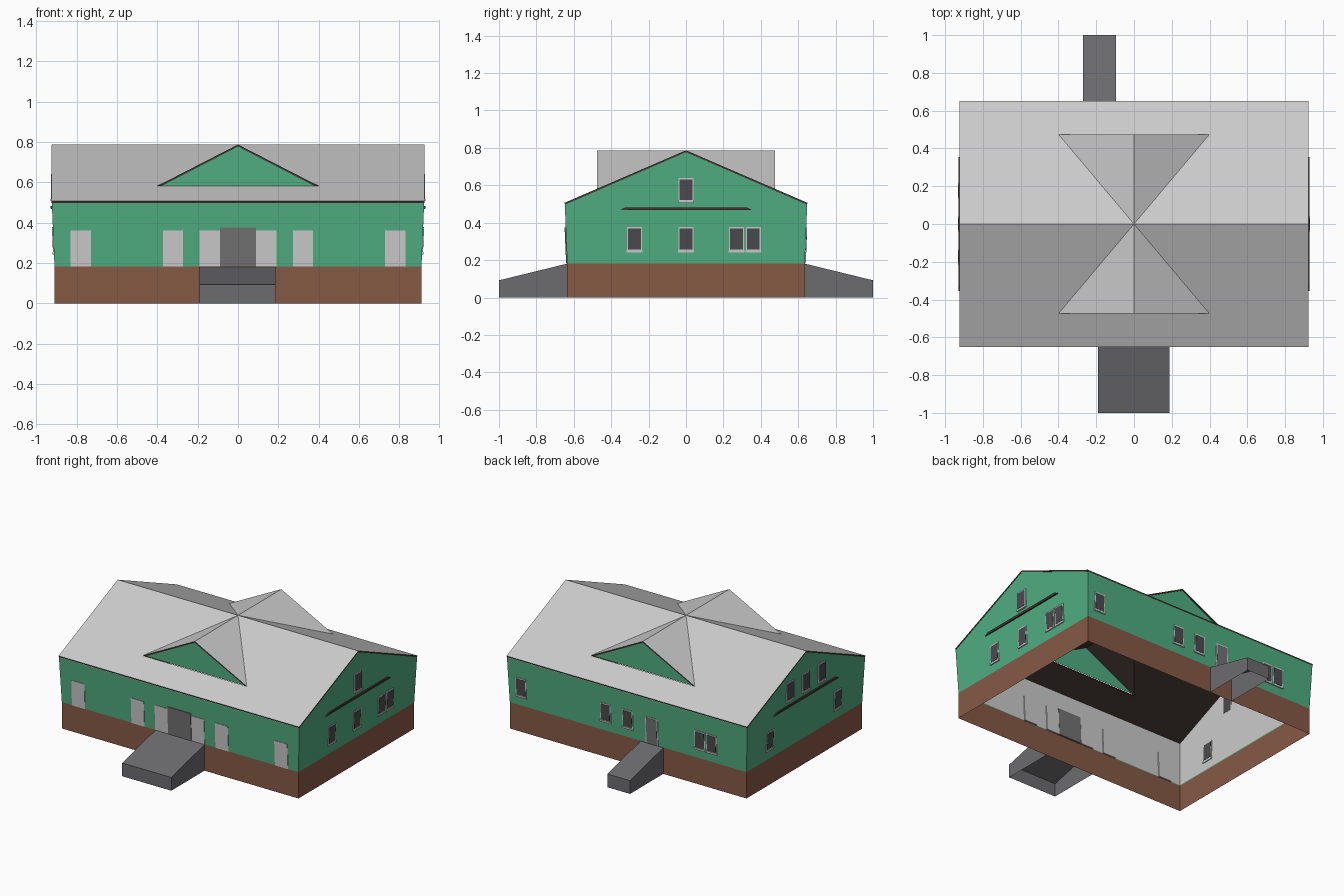
import bpy, bmesh

if "Cube" in bpy.data.objects:
    bpy.data.objects.remove(bpy.data.objects["Cube"])

def material(name, r, g, b):
    m = bpy.data.materials.new(name)
    m.diffuse_color = (r, g, b, 1)
    m.use_nodes = True
    m.node_tree.nodes["Principled BSDF"].inputs["Base Color"].default_value = m.diffuse_color
    return m

GREEN = material("green_siding", .08, .42, .22)
BRICK = material("brick", .24, .10, .06)
TRIM = material("dark_trim", .06, .04, .035)
CONCRETE = material("concrete", .15, .15, .16)
GLASS = material("glass", .07, .07, .075)
DOOR = material("door_grey", .17, .17, .17)

HX, HY = .91, .635              # wall half sizes at the base
FLARE = .014 / .32              # walls lean outwards above the base
BASE, EAVE, RIDGE = .183, .5, .787
RX, RY = .925, .65              # roof half sizes
DX, DY = .4, .475               # dormer half width and depth

def make(name, verts, faces, mat=None):
    bm = bmesh.new()
    vs = [bm.verts.new(v) for v in verts]
    for f in faces:
        bm.faces.new([vs[i] for i in f])
    bmesh.ops.remove_doubles(bm, verts=bm.verts, dist=1e-5)
    bmesh.ops.recalc_face_normals(bm, faces=bm.faces)
    me = bpy.data.meshes.new(name)
    bm.to_mesh(me)
    bm.free()
    ob = bpy.data.objects.new(name, me)
    bpy.context.collection.objects.link(ob)
    if mat:
        me.materials.append(mat)
    return ob

def rect(x, y, z):
    return [(-x, -y, z), (x, -y, z), (x, y, z), (-x, y, z)]

RING = [(i, (i + 1) % 4, (i + 1) % 4 + 4, i + 4) for i in range(4)]
BOX = RING + [(3, 2, 1, 0), (4, 5, 6, 7)]

# Brick base, open at the bottom
make("brick_base", rect(HX, HY, 0) + rect(HX, HY, BASE), RING, BRICK)

# Flared walls with gable ends, plus a plain inner lining
def walls(name, inset, mat):
    a, b = RX - .002 - inset, RY - .002 - inset
    top = EAVE - .004
    verts = rect(HX - inset, HY - inset, BASE) + rect(a, b, top)
    verts += [(-a, 0, RIDGE - .008 - inset), (a, 0, RIDGE - .008 - inset)]
    make(name, verts, [RING[0], RING[2], (1, 2, 6, 9, 5), (3, 0, 4, 8, 7)], mat)

walls("green_walls", 0, GREEN)
walls("inner_lining", .006, None)

# Main roof with two cross dormers, one quarter repeated four times
def roof_z(y):
    return RIDGE - (RIDGE - EAVE - .006) * abs(y) / RY

verts, faces = [], []
for sx in (-1, 1):
    for sy in (-1, 1):
        n = len(verts)
        flat = [(0, RY), (RX, RY), (RX, 0), (0, 0), (DX, DY), (0, DY)]
        verts += [(sx * x, sy * y, roof_z(y)) for x, y in flat]
        verts.append((0, sy * DY, RIDGE))
        quarter = [(n, n+1, n+2, n+3, n+4, n+5), (n+3, n+6, n+4)]
        faces += [f if sx * sy < 0 else f[::-1] for f in quarter]
roof = make("roof", verts, faces)
if sum(p.normal.z for p in roof.data.polygons) < 0:
    roof.data.flip_normals()
roof.data.materials.append(None)
roof.data.materials.append(TRIM)
mod = roof.modifiers.new("thickness", "SOLIDIFY")
mod.thickness, mod.offset = .01, -1
mod.material_offset = mod.material_offset_rim = 1

# Dormer gable triangles
for side, s in (("front", -1), ("back", 1)):
    y = s * (DY - .004)
    make(side + "_dormer_gable", [(-DX, y, roof_z(DY)), (DX, y, roof_z(DY)),
         (0, y, RIDGE - .004)], [(0, 1, 2)], GREEN)

# Entrance ramps, open at the bottom
for side, s, x0, x1 in (("front", -1, -.19, .187), ("back", 1, -.27, -.095)):
    a, b = s * HY, s
    make(side + "_ramp",
         [(x0, a, 0), (x1, a, 0), (x1, b, 0), (x0, b, 0),
          (x0, a, BASE - .002), (x1, a, BASE - .002), (x1, b, .092), (x0, b, .092)],
         RING[1:] + [(4, 5, 6, 7)], CONCRETE)

# Boxes that follow the leaning wall of a chosen side
SIDES = {"front": (0, -1), "right": (1, 0), "back": (0, 1), "left": (-1, 0)}

def panel(name, side, u, z0, z1, w, out, mat=None, inner=-.012, taper=0):
    ox, oy = SIDES[side]
    verts = []
    for z, half in ((z0, w / 2), (z1, w / 2 - taper)):
        d = (HX if ox else HY) + (min(z, EAVE) - BASE) * FLARE
        for k, e in ((-half, out), (half, out), (half, inner), (-half, inner)):
            r = d + e
            verts.append((ox * r + abs(oy) * (u + k), oy * r + abs(ox) * (u + k), z))
    make(side + "_" + name, verts, BOX, mat)

def window(side, u, z0, z1, w=.08):
    panel("window_frame", side, u, z0, z1, w, .003)
    panel("window_pane", side, u, z0 + .012, z1 - .008, w - .012, .0045, GLASS, -.0135)
    panel("window_sill", side, u, z0 - .004, z0 + .008, w + .006, .007)

# Front full-height glazing and entrance door
for x in (.78, .323, .14):
    for s in (-1, 1):
        panel("glazing", "front", s * x, BASE, .36, .1, .003)
panel("door", "front", 0, BASE, .375, .178, .006, DOOR)

# Back windows and door
for x in (.82, .17, 0, -.555, -.645):
    window("back", x, .245, .375)
panel("door_frame", "back", -.185, BASE, .37, .095, .003)
panel("door", "back", -.185, BASE, .362, .08, .005, DOOR)

# Gable end windows
for y in (-.275, 0, .27, .36):
    window("right", y, .245, .377)
window("right", 0, .51, .64)
for y in (-.36, .385):
    window("left", y, .245, .377)
for y in (-.175, 0, .175):
    window("left", y, .51, .64)

# Narrow ledges across the gable ends
for side in ("right", "left"):
    panel("gable_ledge", side, 0, .467, .482, .71, .006, TRIM, -.004, .03)
